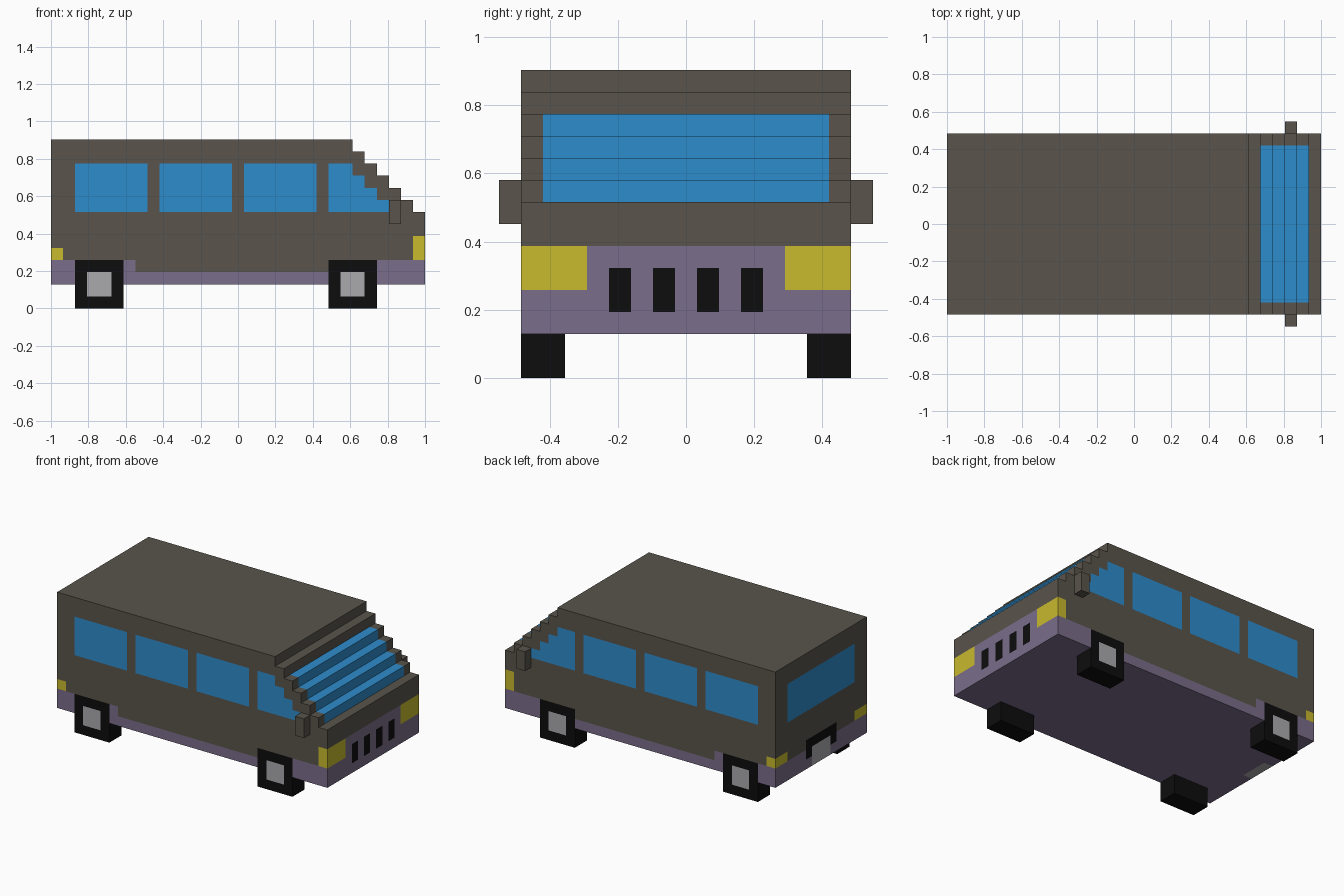
import bpy, bmesh
from mathutils import Vector

if "Cube" in bpy.data.objects:
    bpy.data.objects.remove(bpy.data.objects["Cube"])

V = 2 / 31                       # block size: the van is 31 x 15 x 14 blocks
ORIGIN = Vector((-1, -7.5 * V, 0))


def material(name, rgb):
    m = bpy.data.materials.new(name)
    m.diffuse_color = (*rgb, 1)
    m.use_nodes = True
    m.node_tree.nodes["Principled BSDF"].inputs["Base Color"].default_value = m.diffuse_color
    return m


BODY, SILL, GLASS, LAMP, BLACK, GREY = range(6)
MATS = [material("dark_taupe", (0.100, 0.090, 0.072)),
        material("muted_purple", (0.195, 0.153, 0.254)),
        material("window_blue", (0.027, 0.262, 0.604)),
        material("lamp_yellow", (0.578, 0.491, 0.027)),
        material("black", (0.004, 0.004, 0.004)),
        material("light_grey", (0.402, 0.402, 0.423))]


def build(name, profile, j0, j1, base, paint=(), holes=()):
    """Extrude an x-z outline across y (block units), cut it along the edges
    of the paint boxes, colour the faces in each box and drop faces in holes."""
    bm = bmesh.new()
    f = bm.faces.new([bm.verts.new((x, j0, z)) for x, z in profile])
    ext = bmesh.ops.extrude_face_region(bm, geom=[f])["geom"]
    bmesh.ops.translate(bm, vec=(0, j1 - j0, 0),
                        verts=[e for e in ext if isinstance(e, bmesh.types.BMVert)])
    bmesh.ops.recalc_face_normals(bm, faces=bm.faces)
    boxes = [b for _, b in paint] + list(holes)
    for axis in range(3):
        normal = Vector([float(a == axis) for a in range(3)])
        for c in sorted({v for b in boxes for v in b[2 * axis:2 * axis + 2]}):
            bmesh.ops.bisect_plane(bm, geom=bm.verts[:] + bm.edges[:] + bm.faces[:],
                                   plane_co=normal * c, plane_no=normal, dist=1e-4)
    bm.normal_update()

    def inside(p, b):
        return all(b[2 * a] < p[a] < b[2 * a + 1] for a in range(3))

    dead = []
    for f in bm.faces:
        p = f.calc_center_median() - f.normal * 0.1
        f.material_index = base
        for mat, b in paint:
            if inside(p, b):
                f.material_index = mat
        if any(inside(p, b) for b in holes):
            dead.append(f)
    bmesh.ops.delete(bm, geom=dead, context='FACES')
    for v in bm.verts:
        v.co = v.co * V + ORIGIN
    me = bpy.data.meshes.new(name)
    bm.to_mesh(me)
    bm.free()
    for m in MATS:
        me.materials.append(m)
    bpy.context.collection.objects.link(bpy.data.objects.new(name, me))


def rect(x0, x1, z0, z1):
    return [(x0, z0), (x1, z0), (x1, z1), (x0, z1)]


# Body outline with the stepped windscreen
outline = [(0, 2), (31, 2), (31, 8)]
for s in range(6):
    outline += [(30 - s, 8 + s), (30 - s, 9 + s)]
outline += [(0, 14)]

# Paint boxes: x0, x1, y0, y1, z0, z1 (later ones win)
paint = [(SILL, (0, 31, 0, 15, 2, 4)), (BODY, (7, 23, 0, 15, 3, 4)),
         (SILL, (30, 31, 3, 12, 4, 6))]
# side windows, the last one stepped
paint += [(GLASS, (x, x + 6, 0, 15, 8, 12)) for x in (2, 9, 16)]
paint += [(GLASS, (23, 36 - k, 0, 15, k, k + 1)) for k in range(8, 12)]
# windscreen and rear window
paint += [(GLASS, (26, 30, 1, 14, 8, 12)), (GLASS, (0, 1, 2, 13, 8, 12))]
# head and tail lamps
paint += [(LAMP, (30, 31, y, y + 3, 4, 6)) for y in (0, 12)]
paint += [(LAMP, (0, 1, y, y + 2, 4, 5)) for y in (0, 13)]
# grille slots, rear plate frame and plate
paint += [(BLACK, (30, 31, y, y + 1, 3, 5)) for y in (4, 6, 8, 10)]
paint += [(BLACK, (0, 1, 5, 10, 3, 5)), (GREY, (0, 1, 6, 9, 2, 4))]

wheels = [(end, x, side, y) for end, x in (("rear", 2), ("front", 23))
          for side, y in (("right", 0), ("left", 13))]
build("van_body", outline, 0, 15, BODY, paint,
      [(x, x + 4, y, y + 2, 2, 4) for _, x, _, y in wheels])

# Square wheels with a grey hub on the outer face
for end, x, side, y in wheels:
    hub_y = (0, 0.5) if y == 0 else (14.5, 15)
    build(f"{end}_{side}_wheel", rect(x, x + 4, 0, 4), y, y + 2, BLACK,
          [(GREY, (x + 1, x + 3, *hub_y, 1, 3))])

# Wing mirrors
for side, y in (("right", -1), ("left", 15)):
    build(f"{side}_mirror", rect(28, 29, 7, 9), y, y + 1, BODY)
